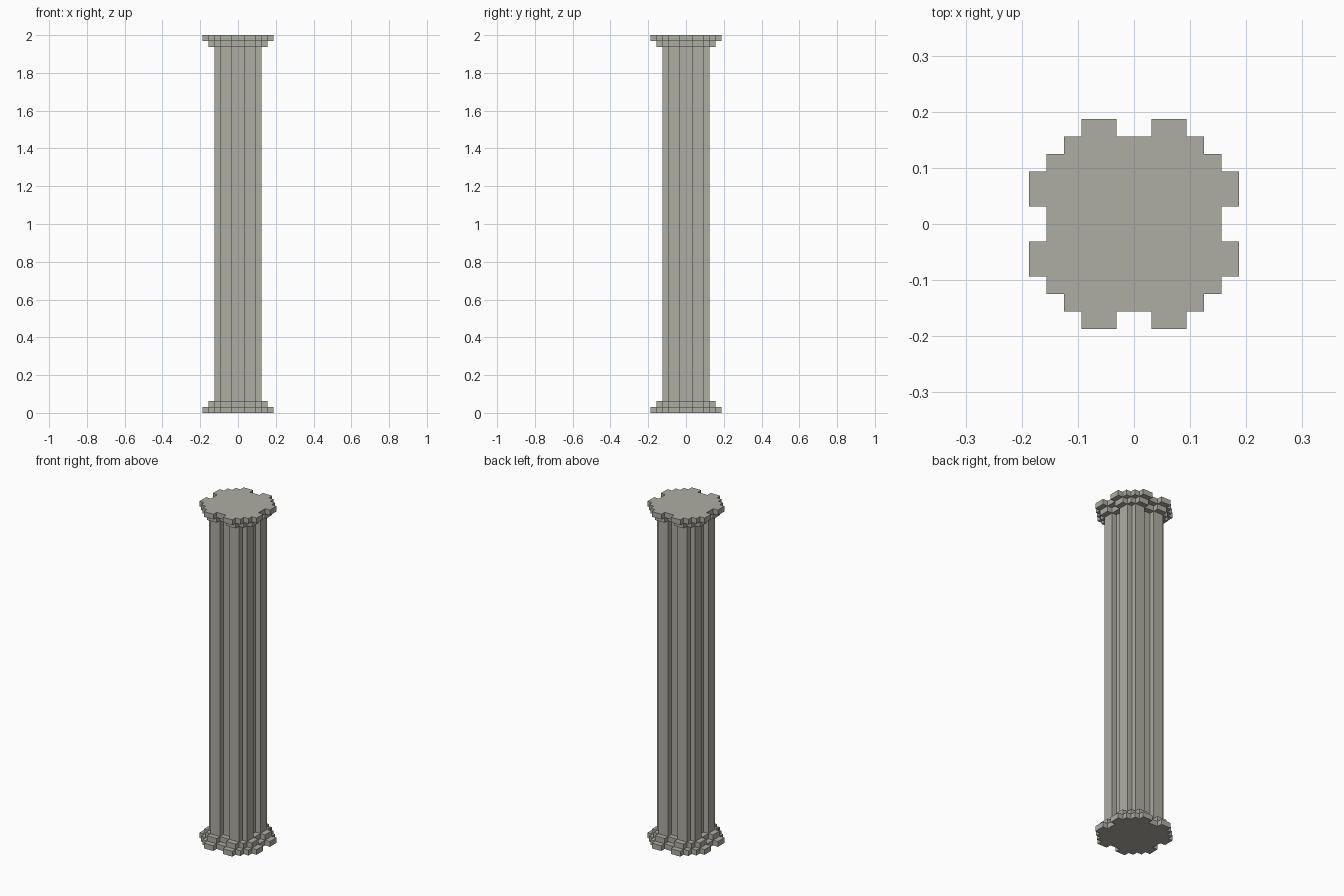
import bpy
import bmesh

cube = bpy.data.objects.get("Cube")
if cube:
    bpy.data.objects.remove(cube, do_unlink=True)

U = 1 / 32  # size of one block

stone = bpy.data.materials.new("warm_grey_stone")
stone.use_nodes = True
colour = (0.43, 0.42, 0.37, 1)
stone.diffuse_color = colour
stone.node_tree.nodes["Principled BSDF"].inputs["Base Color"].default_value = colour


def fluted_outline(k):
    """Stepped outline with a notch on each side, grown k blocks outwards."""
    quarter = [(3 + k, 1), (4 + k, 1), (4 + k, 3)]
    for i in range(k + 1):
        quarter += [(3 + k - i, 3 + i), (3 + k - i, 4 + i)]
    quarter += [(1, 4 + k), (1, 3 + k)]
    points = []
    for _ in range(4):
        points += quarter
        quarter = [(-y, x) for x, y in quarter]
    return points


def stone_layer(name, k, bottom, top, cap_bottom=True, cap_top=True):
    """Extrude the outline between two block heights."""
    bm = bmesh.new()
    low, high = ([bm.verts.new((x * U, y * U, z * U)) for x, y in fluted_outline(k)]
                 for z in (bottom, top))
    n = len(low)
    for i in range(n):
        j = (i + 1) % n
        bm.faces.new((low[i], low[j], high[j], high[i]))
    if cap_bottom:
        bm.faces.new(low[::-1])
    if cap_top:
        bm.faces.new(high)
    mesh = bpy.data.meshes.new(name)
    bm.to_mesh(mesh)
    bm.free()
    mesh.materials.append(stone)
    obj = bpy.data.objects.new(name, mesh)
    bpy.context.collection.objects.link(obj)


# Base: wide slab and a narrower step
stone_layer("base_slab", 2, 0, 1)
stone_layer("base_step", 1, 1, 2, cap_bottom=False)

# Fluted shaft, open where it meets the steps
stone_layer("shaft", 0, 2, 62, cap_bottom=False, cap_top=False)

# Capital: the base turned over
stone_layer("capital_step", 1, 62, 63, cap_top=False)
stone_layer("capital_slab", 2, 63, 64)
